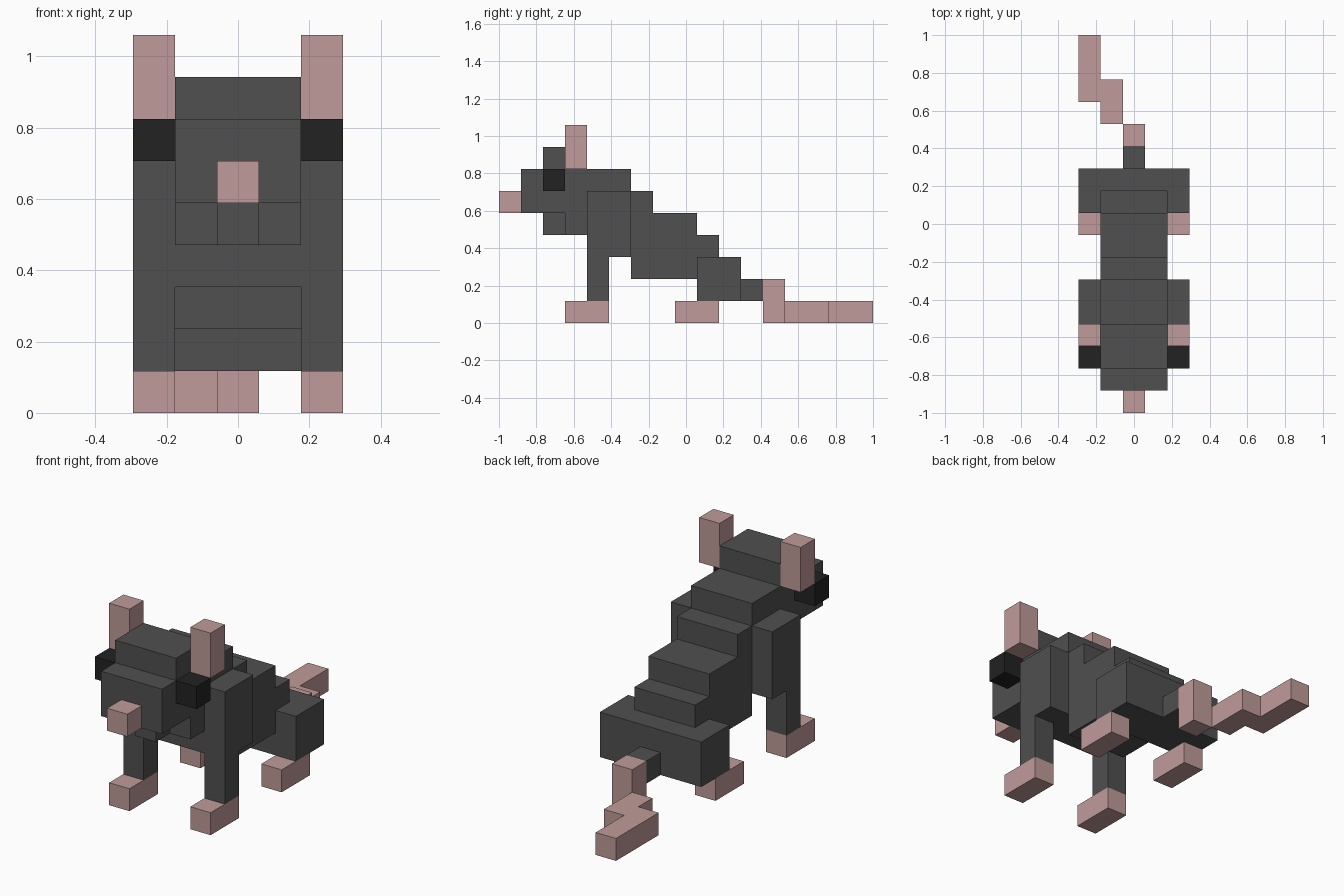
import bpy
import bmesh

cube = bpy.data.objects.get("Cube")
if cube:
    bpy.data.objects.remove(cube, do_unlink=True)

U = 2 / 17  # one block; lengths below are in blocks, y counted from the nose tip


def material(name, rgb):
    mat = bpy.data.materials.new(name)
    mat.use_nodes = True
    colour = (*rgb, 1)
    mat.diffuse_color = colour
    bsdf = mat.node_tree.nodes["Principled BSDF"]
    bsdf.inputs["Base Color"].default_value = colour
    bsdf.inputs["Roughness"].default_value = 0.9
    return mat


FUR = material("dark grey fur", (0.08, 0.08, 0.08))
SKIN = material("dusty pink skin", (0.52, 0.33, 0.32))
EYE = material("black eye", (0.016, 0.016, 0.016))


def extrude_profile(name, profile, x0, x1, mat):
    """Extrude a (y, z) outline from x0 to x1."""
    bm = bmesh.new()
    verts = [bm.verts.new((x0 * U, y * U - 1, z * U)) for y, z in profile]
    face = bm.faces.new(verts)
    result = bmesh.ops.extrude_face_region(bm, geom=[face])
    moved = [g for g in result["geom"] if isinstance(g, bmesh.types.BMVert)]
    bmesh.ops.translate(bm, verts=moved, vec=((x1 - x0) * U, 0, 0))
    bmesh.ops.recalc_face_normals(bm, faces=bm.faces)
    mesh = bpy.data.meshes.new(name)
    bm.to_mesh(mesh)
    bm.free()
    mesh.materials.append(mat)
    obj = bpy.data.objects.new(name, mesh)
    bpy.context.collection.objects.link(obj)
    return obj


def box(name, x, y, z, mat):
    outline = [(y[0], z[0]), (y[1], z[0]), (y[1], z[1]), (y[0], z[1])]
    return extrude_profile(name, outline, x[0], x[1], mat)


# Head and stepped body, one stair-shaped side outline
extrude_profile("head_and_body", [
    (1, 5), (3, 5), (3, 4), (4, 4), (4, 3), (6, 3), (6, 2), (9, 2), (9, 3),
    (10, 3), (10, 4), (9, 4), (9, 5), (7, 5), (7, 6), (6, 6), (6, 7),
    (4, 7), (4, 8), (2, 8), (2, 7), (1, 7)], -1.5, 1.5, FUR)
box("hips", (-2.5, 2.5), (9, 11), (1, 3), FUR)

# Face
box("nose", (-0.5, 0.5), (0, 1), (5, 6), SKIN)
box("jaw", (-0.5, 0.5), (2, 3), (4, 5), FUR)

# Paired parts
for side, x in (("left", (1.5, 2.5)), ("right", (-2.5, -1.5))):
    box(side + "_eye", x, (2, 3), (6, 7), EYE)
    box(side + "_ear", x, (3, 4), (7, 9), SKIN)
    extrude_profile(side + "_front_leg", [
        (4, 1), (5, 1), (5, 3), (6, 3), (6, 6), (4, 6)], x[0], x[1], FUR)
    box(side + "_front_foot", x, (3, 5), (0, 1), SKIN)
    box(side + "_hind_foot", x, (8, 10), (0, 1), SKIN)

# Tail, bending towards the right
box("tail_base", (-0.5, 0.5), (11, 12), (1, 2), FUR)
box("tail_drop", (-0.5, 0.5), (12, 13), (0, 2), SKIN)
box("tail_middle", (-1.5, -0.5), (13, 15), (0, 1), SKIN)
box("tail_tip", (-2.5, -1.5), (14, 17), (0, 1), SKIN)
